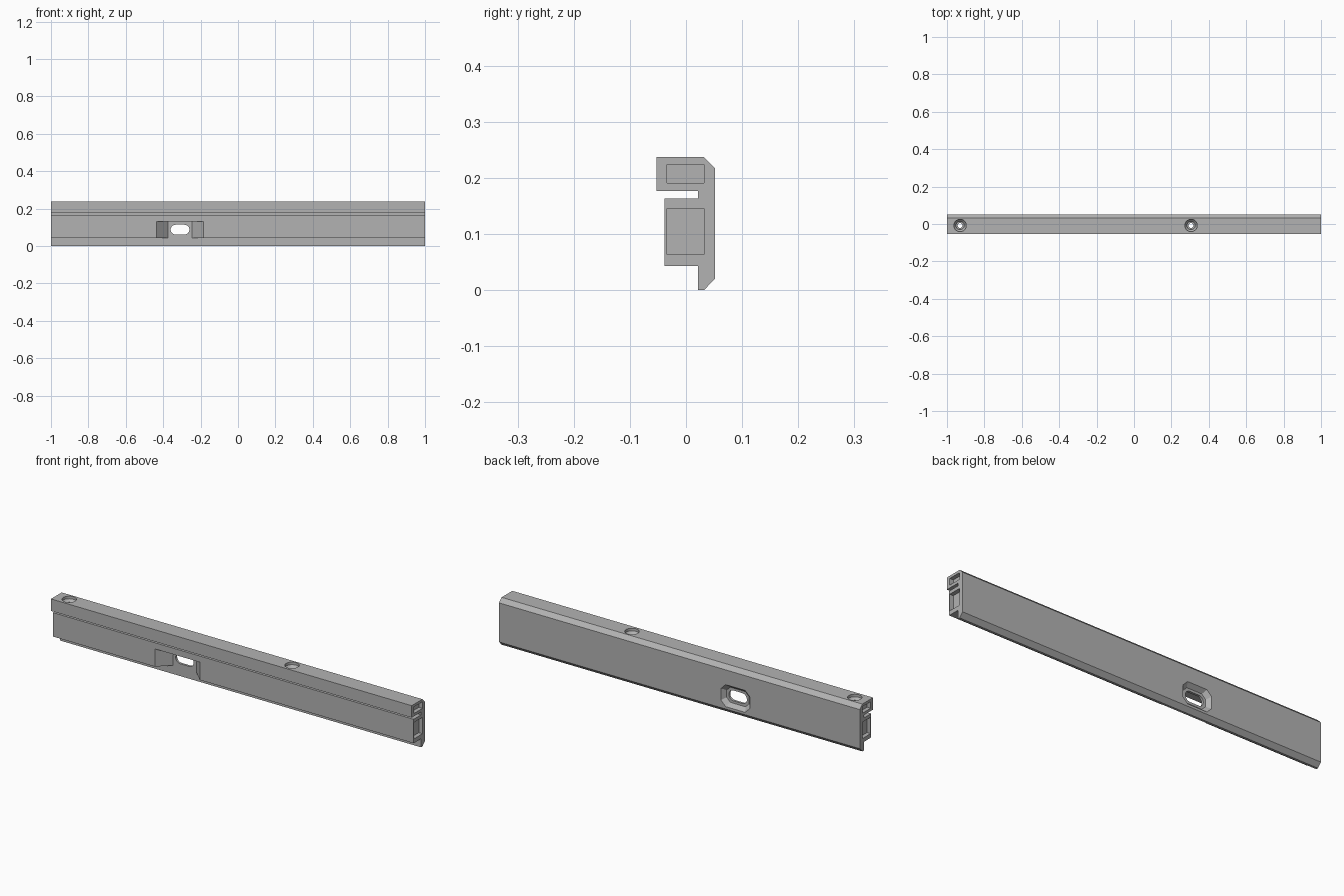
import bpy, bmesh, math

cube = bpy.data.objects.get("Cube")
if cube:
    bpy.data.objects.remove(cube, do_unlink=True)

grey = bpy.data.materials.new("plain grey")
grey.use_nodes = True
colour = (0.45, 0.45, 0.45, 1)
grey.diffuse_color = colour
grey.node_tree.nodes["Principled BSDF"].inputs["Base Color"].default_value = colour


def loft(name, rings):
    """Closed solid skinned through rings that share a point count."""
    bm = bmesh.new()
    loops = [[bm.verts.new(p) for p in ring] for ring in rings]
    n = len(loops[0])
    for a, b in zip(loops, loops[1:]):
        for i in range(n):
            j = (i + 1) % n
            bm.faces.new((a[i], a[j], b[j], b[i]))
    bm.faces.new(loops[0])
    bm.faces.new(loops[-1])
    bmesh.ops.recalc_face_normals(bm, faces=bm.faces)
    mesh = bpy.data.meshes.new(name)
    bm.to_mesh(mesh)
    bm.free()
    mesh.materials.append(grey)
    obj = bpy.data.objects.new(name, mesh)
    bpy.context.collection.objects.link(obj)
    return obj


def circle(x, y, z, r, n=32):
    return [(x + r * math.cos(math.tau * i / n), y + r * math.sin(math.tau * i / n), z)
            for i in range(n)]


def slot(y, cx, cz, half_w, half_h, corner, steps):
    """Rectangle in the xz plane with rounded (or chamfered) corners."""
    pts = []
    for k, (sx, sz) in enumerate([(1, 1), (-1, 1), (-1, -1), (1, -1)]):
        for i in range(steps + 1):
            t = math.pi / 2 * (k + i / steps)
            pts.append((cx + sx * (half_w - corner) + corner * math.cos(t), y,
                        cz + sz * (half_h - corner) + corner * math.sin(t)))
    return pts


# Rail body: stepped profile run along x
profile = [(-.053, .177), (-.053, .237), (.032, .237), (.052, .217), (.052, .021),
           (.032, 0), (.021, 0), (.021, .043), (-.038, .043), (-.038, .163),
           (.021, .163), (.021, .177)]
rail = loft("rail", [[(x, y, z) for y, z in profile] for x in (-1, 1)])
cutters = []

# Shallow pockets in both end faces
for side in (-1, 1):
    for low, high in ((.064, .146), (.191, .224)):
        section = [(-.034, low), (.032, low), (.032, high), (-.034, high)]
        cutters.append(loft("end_pocket_cutter", [[(side * x, y, z) for y, z in section]
                                                  for x in (.98, 1.02)]))

# Stepped screw holes running down through the rail
for x in (-.93, .305):
    steps = [(.25, .033), (.224, .033), (.212, .022), (.19, .022), (.19, .013), (.02, .013)]
    cutters.append(loft("screw_hole_cutter", [circle(x, -.008, z, r) for z, r in steps]))

# Front recess with sloping sides, open underneath
cx, cz = -.31, .088
plan = [(-.137, -.05), (.137, -.05), (.065, .0205), (-.065, .0205)]
cutters.append(loft("front_recess_cutter", [[(cx + x, y, z) for x, y in plan]
                                            for z in (.035, .132)]))

# Slot through the web, and its tapered seat in the back
cutters.append(loft("slot_cutter", [slot(y, cx, cz, .05, .026, .0255, 8) for y in (0, .045)]))
cutters.append(loft("back_seat_cutter", [slot(.032, cx, cz, .062, .038, .02, 1),
                                         slot(.052, cx, cz, .08, .055, .026, 1),
                                         slot(.07, cx, cz, .08, .055, .026, 1)]))

# Apply the cuts, then discard the cutters
bpy.context.view_layer.objects.active = rail
for cutter in cutters:
    cutter.hide_render = True
    mod = rail.modifiers.new("cut", "BOOLEAN")
    mod.operation = "DIFFERENCE"
    mod.solver = "EXACT"
    mod.object = cutter
    bpy.ops.object.modifier_apply(modifier=mod.name)
for cutter in cutters:
    bpy.data.objects.remove(cutter, do_unlink=True)

# Smooth the round walls, keep the edges crisp
rail.select_set(True)
bpy.ops.object.shade_smooth_by_angle(angle=math.radians(30))
